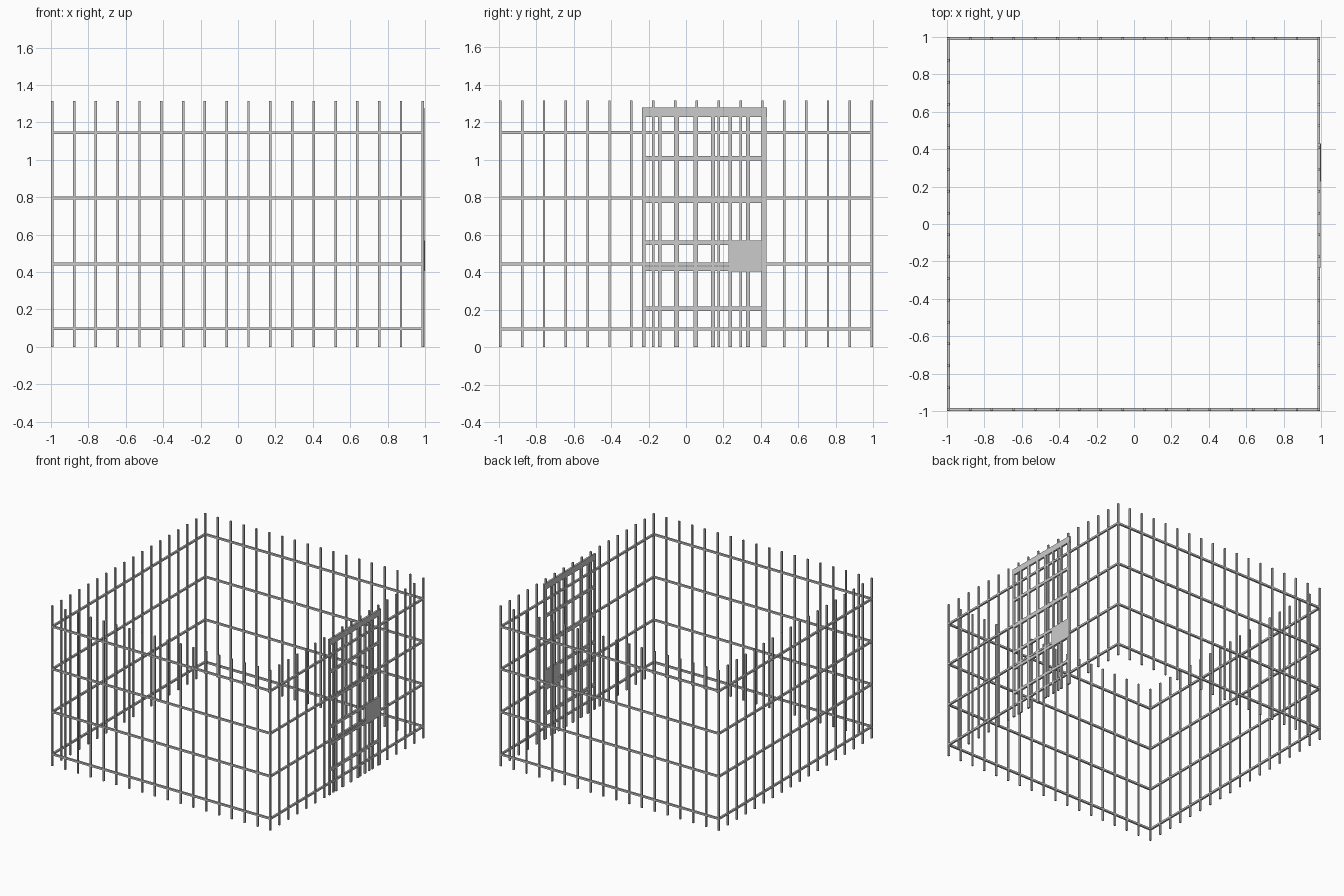
import bpy, bmesh
from mathutils import Matrix, Vector

if "Cube" in bpy.data.objects:
    bpy.data.objects.remove(bpy.data.objects["Cube"])

X0, X1 = -0.9925, 0.988     # wall centre lines
Y0, Y1 = -0.991, 0.991
HEIGHT = 1.315
BAR, RAIL = 0.013, 0.015
N = 18


def make_boxes(name, boxes):
    """One object from (min corner, max corner) boxes."""
    bm = bmesh.new()
    for lo, hi in boxes:
        lo, hi = Vector(lo), Vector(hi)
        m = Matrix.Translation((lo + hi) / 2) @ Matrix.Diagonal((*(hi - lo), 1))
        bmesh.ops.create_cube(bm, size=1, matrix=m)
    me = bpy.data.meshes.new(name)
    bm.to_mesh(me)
    bm.free()
    ob = bpy.data.objects.new(name, me)
    bpy.context.collection.objects.link(ob)
    return ob


def upright(x, y):
    h = BAR / 2
    return (x - h, y - h, 0), (x + h, y + h, HEIGHT)


def lerp(a, b, i):
    return a + (b - a) * i / (N - 1)


# upright bars of the four walls (side walls skip the shared corners)
for name, y in (("front_bars", Y0), ("back_bars", Y1)):
    make_boxes(name, [upright(lerp(X0, X1, i), y) for i in range(N)])
for name, x in (("left_bars", X0), ("right_bars", X1)):
    make_boxes(name, [upright(x, lerp(Y0, Y1, i)) for i in range(1, N - 1)])

# horizontal rails around the cage
r = RAIL / 2
levels = (0.096, 0.443, 0.795, 1.144)
for name, y in (("front_rails", Y0), ("back_rails", Y1)):
    make_boxes(name, [((X0 - r, y - r, z - r), (X1 + r, y + r, z + r)) for z in levels])
for name, x in (("left_rails", X0), ("right_rails", X1)):
    make_boxes(name, [((x - r, Y0 + r, z - r), (x + r, Y1 - r, z + r)) for z in levels])

# door on the right wall
D0, D1 = 0.982, 0.9975
make_boxes("door_frame", [
    ((D0, -0.235, 0), (D1, -0.215, 1.228)),
    ((D0, 0.406, 0), (D1, 0.43, 1.228)),
    ((D0, -0.235, 1.228), (D1, 0.433, 1.278)),
])
make_boxes("door_bars", [
    ((D0 + 0.001, y - 0.0105, 0), (D1 - 0.001, y + 0.0105, 1.228))
    for y in (-0.14, -0.049, 0.051, 0.145, 0.236, 0.331)])
make_boxes("door_crossbars", [
    ((D0, -0.215, z - 0.0115), (D1, 0.406, z + 0.0115))
    for z in (0.204, 0.418, 0.556, 0.78, 1.008)])

# lock plate
make_boxes("lock_plate", [((D0 - 0.001, 0.227, 0.404), (1.0, 0.428, 0.567))])
